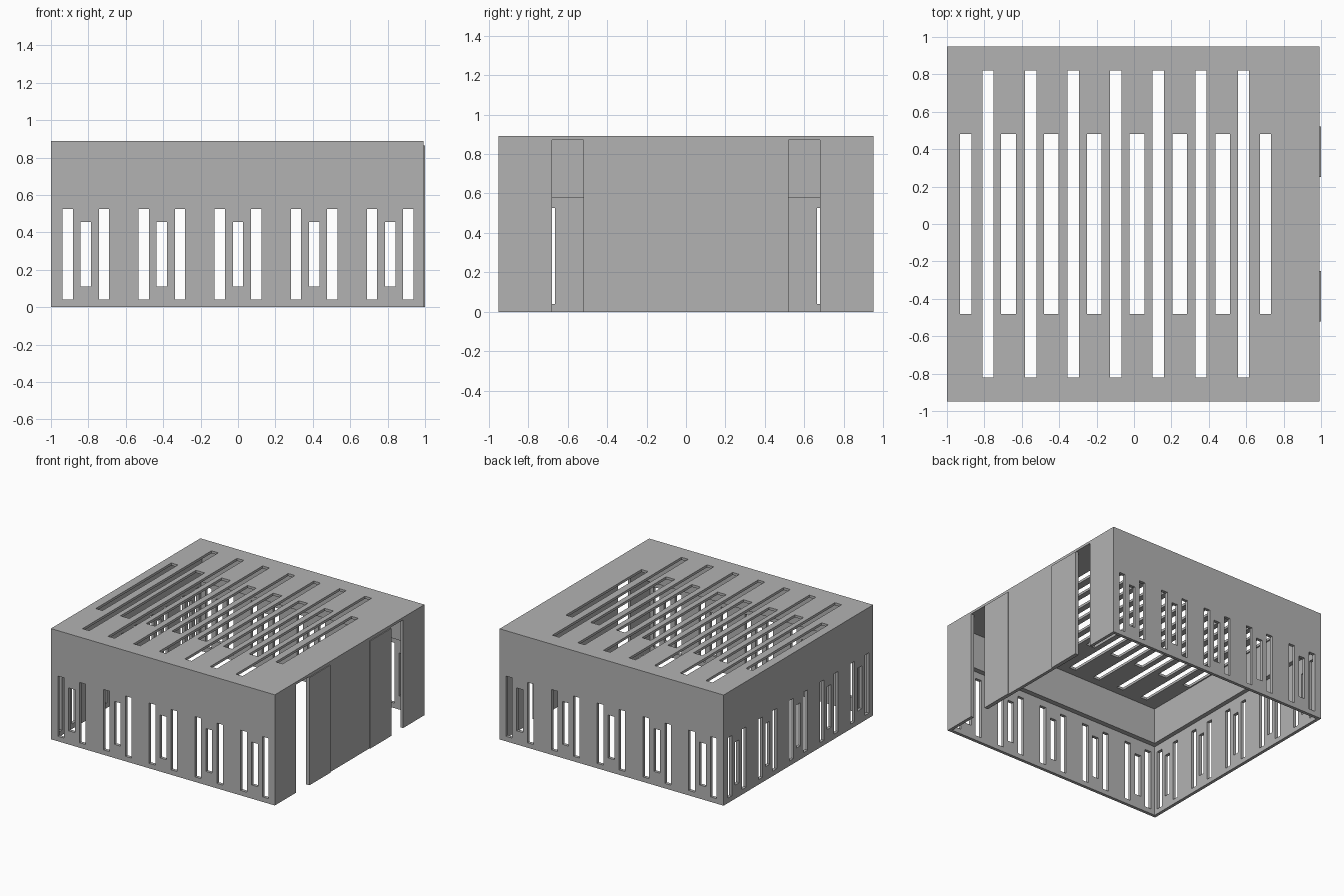
import bpy
import bmesh
from mathutils import Vector

cube = bpy.data.objects.get("Cube")
if cube:
    bpy.data.objects.remove(cube, do_unlink=True)

grey = bpy.data.materials.new("plain_grey")
grey.use_nodes = True
grey.diffuse_color = (0.45, 0.45, 0.45, 1)
grey.node_tree.nodes["Principled BSDF"].inputs["Base Color"].default_value = grey.diffuse_color


def boxes(name, spans):
    """One object made of boxes, each given as (x0, x1, y0, y1, z0, z1)."""
    bm = bmesh.new()
    for x0, x1, y0, y1, z0, z1 in spans:
        lo, hi = Vector((x0, y0, z0)), Vector((x1, y1, z1))
        for v in bmesh.ops.create_cube(bm, size=1)["verts"]:
            v.co = (lo + hi) / 2 + v.co * (hi - lo)
    mesh = bpy.data.meshes.new(name)
    bm.to_mesh(mesh)
    bm.free()
    mesh.materials.append(grey)
    obj = bpy.data.objects.new(name, mesh)
    bpy.context.collection.objects.link(obj)
    return obj


def cut(target, name, spans):
    """Subtract a set of boxes from the target."""
    cutter = boxes(name, spans)
    cutter.hide_render = True
    mod = target.modifiers.new(name, 'BOOLEAN')
    mod.operation = 'DIFFERENCE'
    mod.solver = 'EXACT'
    mod.object = cutter
    bpy.context.view_layer.objects.active = target
    bpy.ops.object.modifier_apply(modifier=name)
    bpy.data.objects.remove(cutter, do_unlink=True)


def slot_groups(step, offset, width):
    """Five groups of tall, short, tall slots: (start, end, bottom, top)."""
    slots = []
    for group in range(-2, 3):
        for side in (-1, 0, 1):
            c = group * step + side * offset
            low, high = (0.04, 0.525) if side else (0.11, 0.455)
            slots.append((c - width / 2, c + width / 2, low, high))
    return slots


FACE = 0.993            # outer face of the door wall
INNER = FACE - 0.025
CEILING = 0.87

# Shell: thin lower walls, a thicker band above, thin roof
shell = boxes("vented_shell", [(-1, FACE, -0.95, 0.95, 0, 0.89)])
cut(shell, "lower_cavity", [(-0.975, INNER, -0.925, 0.925, -0.2, 0.58)])
cut(shell, "upper_cavity", [(-0.94, INNER, -0.885, 0.885, 0.3, CEILING)])

# Wall slots: front and back together, then the closed side
cut(shell, "front_back_slots",
    [(a, b, -1.2, 1.2, low, high) for a, b, low, high in slot_groups(0.407, 0.097, 0.055)])
cut(shell, "side_slots",
    [(-1.2, -0.7, a, b, low, high) for a, b, low, high in slot_groups(0.39, 0.09, 0.052)])

# Roof slots: seven long ones between eight short ones
roof_slots = []
for i in range(7):
    c = -0.78 + i * 0.2275
    roof_slots.append((c - 0.03, c + 0.03, -0.82, 0.82, 0.7, 1))
for i in range(8):
    c = -0.9 + i * 0.229
    half = 0.03 if i in (0, 7) else 0.039
    roof_slots.append((c - half, c + half, -0.48, 0.48, 0.7, 1))
cut(shell, "roof_slots", roof_slots)

# Two doorways, each with a sliding door standing open beside it
cut(shell, "doorways",
    [(0.8, 1.2, -0.68, -0.52, -0.2, CEILING), (0.8, 1.2, 0.52, 0.68, -0.2, CEILING)])
boxes("front_sliding_door", [(FACE, 1, -0.52, -0.25, 0, 0.865)])
boxes("back_sliding_door", [(FACE, 1, 0.25, 0.52, 0, 0.865)])
